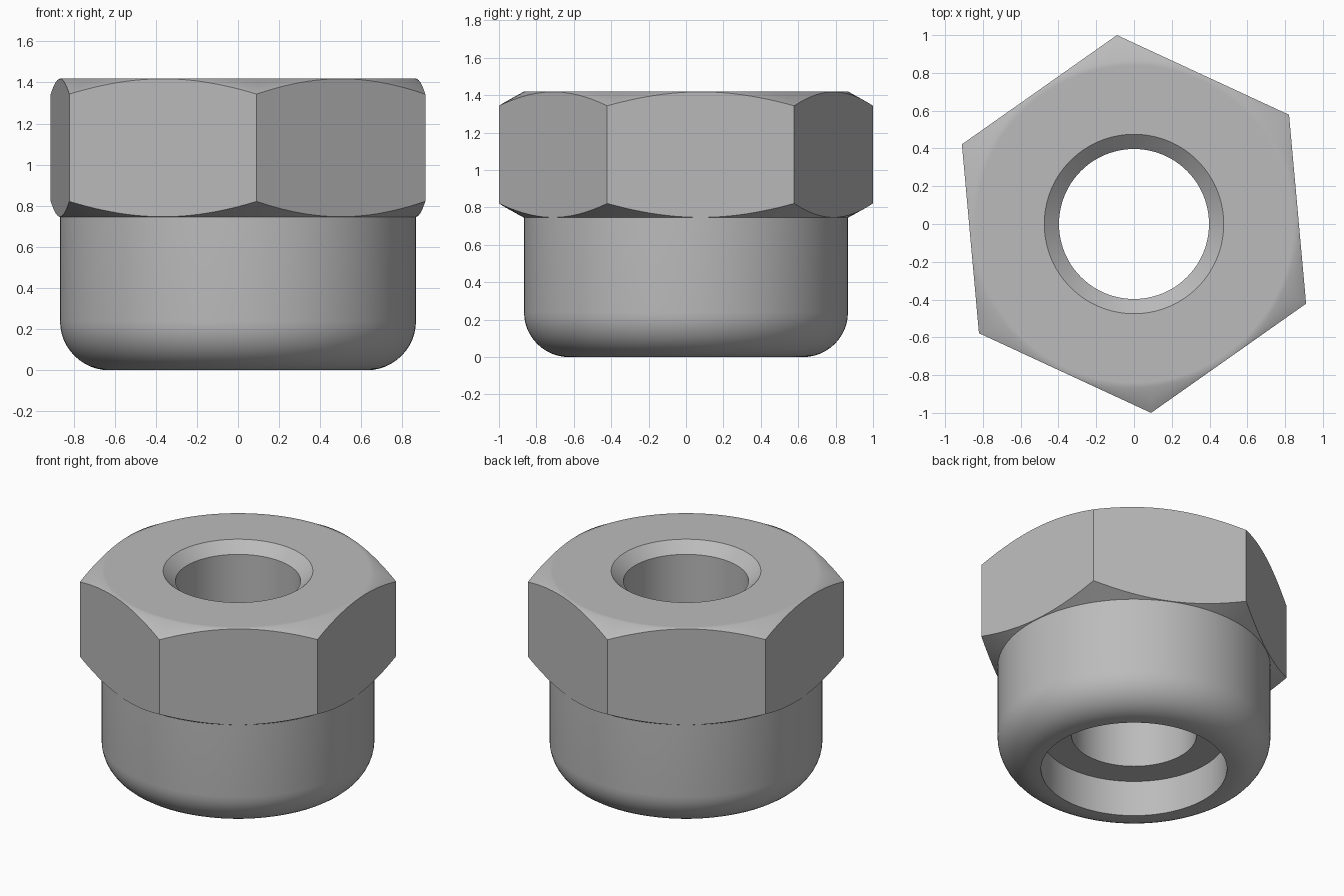
import bpy
import bmesh
import math

cube = bpy.data.objects.get("Cube")
if cube:
    bpy.data.objects.remove(cube)

STEPS = 144                      # segments around the axis
START = math.radians(95.16)      # direction of one hexagon corner
APOTHEM = 0.8695                 # hexagon centre to flat
COLLAR_R = 0.866
BORE_R = 0.397
TOP, SEAM = 1.42, 0.745
SLOPE = math.tan(math.radians(29))

steel = bpy.data.materials.new("grey steel")
steel.use_nodes = True
GREY = (0.5, 0.5, 0.5, 1)
steel.diffuse_color = GREY
steel.node_tree.nodes["Principled BSDF"].inputs["Base Color"].default_value = GREY


def circle(r, z):
    """Round ring."""
    return lambda a: (r, z)


def hexagon(z, direction):
    """Hexagonal ring where the flats meet a conical chamfer."""
    def point(a):
        r = APOTHEM / math.cos(a % (math.pi / 3) - math.pi / 6)
        return r, z + direction * (r - COLLAR_R) * SLOPE
    return point


def sweep(name, rings):
    """Join a list of rings with quads, in order along the profile."""
    bm = bmesh.new()
    loops = []
    for ring in rings:
        loop = []
        for i in range(STEPS):
            a = math.tau * i / STEPS
            r, z = ring(a)
            loop.append(bm.verts.new((r * math.cos(a + START), r * math.sin(a + START), z)))
        loops.append(loop)
    for low, high in zip(loops, loops[1:]):
        for i in range(STEPS):
            j = (i + 1) % STEPS
            bm.faces.new((low[i], low[j], high[j], high[i]))
    mesh = bpy.data.meshes.new(name)
    bm.to_mesh(mesh)
    bm.free()
    mesh.materials.append(steel)
    obj = bpy.data.objects.new(name, mesh)
    bpy.context.collection.objects.link(obj)
    bpy.ops.object.select_all(action="DESELECT")
    obj.select_set(True)
    bpy.context.view_layer.objects.active = obj
    bpy.ops.object.shade_smooth_by_angle(angle=math.radians(35))
    return obj


# Hexagonal head: chamfered below and above, countersunk bore
sweep("hex_head", [
    circle(COLLAR_R, SEAM),
    hexagon(SEAM, 1),
    hexagon(TOP, -1),
    circle(COLLAR_R, TOP),
    circle(0.84, TOP),
    circle(0.475, TOP),
    circle(BORE_R, TOP - 0.07),
    circle(BORE_R, SEAM),
])

# Round collar: bore, counterbore, flat base rim and rounded lower edge
FILLET = 0.24
collar = [
    circle(BORE_R, SEAM),
    circle(BORE_R, 0.25),
    circle(0.59, 0.25),
    circle(0.59, 0),
]
for k in range(13):
    t = math.pi / 2 * k / 12
    collar.append(circle(COLLAR_R - FILLET + FILLET * math.sin(t), FILLET - FILLET * math.cos(t)))
collar.append(circle(COLLAR_R, SEAM))
sweep("round_collar", collar)
